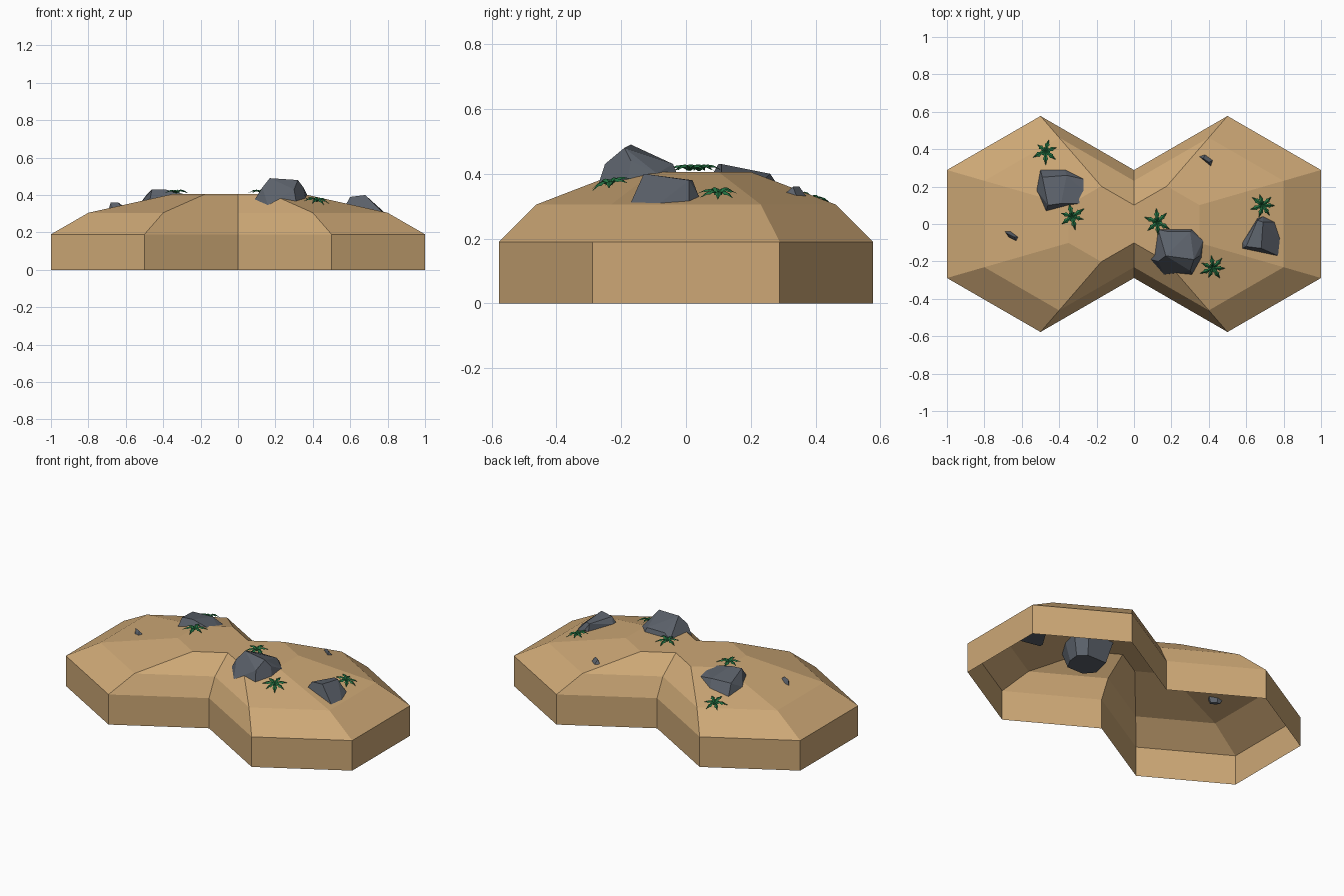
import bpy
import bmesh
import math
import random
from mathutils import Vector
from mathutils.bvhtree import BVHTree

random.seed(4)

default_cube = bpy.data.objects.get("Cube")
if default_cube:
    bpy.data.objects.remove(default_cube, do_unlink=True)


def make_material(name, red, green, blue):
    colour = (red, green, blue, 1)
    material = bpy.data.materials.new(name)
    material.use_nodes = True
    material.diffuse_color = colour
    shader = material.node_tree.nodes["Principled BSDF"]
    shader.inputs["Base Color"].default_value = colour
    shader.inputs["Roughness"].default_value = 0.9
    return material


sand = make_material("sand", 0.61, 0.39, 0.18)
stone = make_material("grey stone", 0.105, 0.12, 0.145)
leaf_green = make_material("leaf green", 0.017, 0.17, 0.055)


def finish(bm, name, material):
    """Turn a bmesh into a linked, flat-shaded object."""
    mesh = bpy.data.meshes.new(name)
    bm.to_mesh(mesh)
    bm.free()
    mesh.materials.append(material)
    part = bpy.data.objects.new(name, mesh)
    bpy.context.collection.objects.link(part)
    return part


# Sandy mound: the outline of two joined hexagons, stepped inwards, open below
radius = 1 / math.sqrt(3)
outline = []
for side, first in ((1, -150), (-1, 30)):
    for step in range(5):
        angle = math.radians(first + 60 * step)
        outline.append((side * 0.5 + radius * math.cos(angle),
                        radius * math.sin(angle)))

bm = bmesh.new()
rings = []
for scale, height in ((1, 0), (1, 0.19), (0.8, 0.305), (0.35, 0.405)):
    rings.append([bm.verts.new((x * scale, y * scale, height)) for x, y in outline])
for lower, upper in zip(rings, rings[1:]):
    for i in range(len(outline)):
        j = (i + 1) % len(outline)
        bm.faces.new((lower[i], lower[j], upper[j], upper[i]))
bm.faces.new(rings[-1])
bm.normal_update()
ground_tree = BVHTree.FromBMesh(bm)
finish(bm, "sand_mound", sand)


def ground(x, y):
    """Point and normal of the mound under x, y."""
    point, normal, _, _ = ground_tree.ray_cast(Vector((x, y, 2)), Vector((0, 0, -1)))
    return point, normal


# Rocks: a faceted hull from a footprint, a crown and a buried underside
def add_rock(name, footprint, crown, depth):
    bm = bmesh.new()
    feet = [ground(x / 100, y / 100)[0] for x, y in footprint]
    centre = sum(feet, Vector()) / len(feet)
    for foot in feet:
        bm.verts.new(foot)
        buried = centre.lerp(foot, 0.75)
        buried.z = centre.z - depth
        bm.verts.new(buried)
    for point in crown:
        bm.verts.new(Vector(point) / 100)
    hull = bmesh.ops.convex_hull(bm, input=bm.verts[:])
    inside = [v for v in hull["geom_interior"] if isinstance(v, bmesh.types.BMVert)]
    bmesh.ops.delete(bm, geom=inside, context="VERTS")
    bmesh.ops.dissolve_limit(bm, angle_limit=math.radians(8),
                             verts=bm.verts[:], edges=bm.edges[:])
    bmesh.ops.recalc_face_normals(bm, faces=bm.faces[:])
    finish(bm, name, stone)


add_rock("large_rock_right",
         [(-50, 29), (-37, 29), (-27, 24), (-27, 18), (-29, 11), (-47, 7), (-52, 18)],
         [(-49, 25, 40), (-36, 26, 40), (-29, 19, 40), (-31, 11, 41),
          (-46, 10, 43), (-39, 11, 43)], 0.08)
add_rock("large_rock_middle",
         [(13, -3), (31, -3), (37, -9), (36, -18), (31, -27), (16, -27), (9, -19)],
         [(17, -17, 49), (32, -19, 48), (35, -17, 44), (18, -4, 43),
          (30, -4, 43), (30, -25, 43), (13, -20, 44)], 0.11)
add_rock("large_rock_left",
         [(58, -10), (58, -13), (77, -17), (78, -8), (75, 1), (69, 4), (66, 3)],
         [(60, -12, 39), (68, -13, 40), (69, 1, 38), (66, 2, 38)], 0.09)
add_rock("small_rock_right",
         [(-69, -4), (-66, -4), (-62, -7), (-63, -9), (-67, -7)],
         [(-68, -5, 36), (-64, -7, 36)], 0.03)
add_rock("small_rock_left",
         [(35, 36), (38, 37), (42, 34), (41, 31)],
         [(37, 35, 36), (40, 33, 36)], 0.03)


# Plants: a rosette of arching, jagged leaves folded along the midrib
LEAF_ROWS = [  # distance out, height, half width
    (0, 0.006, 0.004), (0.02, 0.022, 0.013), (0.027, 0.023, 0.008),
    (0.043, 0.021, 0.014), (0.05, 0.018, 0.007), (0.072, 0.006, 0.001)]


def add_plant(name, x, y, leaves=6):
    bm = bmesh.new()
    spot, normal = ground(x, y)
    tilt = Vector((0, 0, 1)).rotation_difference(normal)
    turn = random.uniform(0, math.tau)
    for leaf in range(leaves):
        angle = turn + math.tau * leaf / leaves + random.uniform(-0.15, 0.15)
        out = Vector((math.cos(angle), math.sin(angle), 0))
        across = Vector((-out.y, out.x, 0))
        size = random.uniform(0.85, 1.05)
        rows = []
        for distance, height, width in LEAF_ROWS:
            row = []
            for side in (-1, 0, 1):
                drop = abs(side) * width * 0.5
                local = out * distance + across * side * width
                local.z = height - drop
                row.append(bm.verts.new(spot + tilt @ (local * size)))
            rows.append(row)
        for near, far in zip(rows, rows[1:]):
            for k in range(2):
                bm.faces.new((near[k], far[k], far[k + 1], near[k + 1]))
    bm.normal_update()
    # Leaf faces look away from the ground
    for face in bm.faces:
        if face.normal.dot(normal) < 0:
            face.normal_flip()
    finish(bm, name, leaf_green)


add_plant("plant_back_right", -0.47, 0.385)
add_plant("plant_front_right", -0.33, 0.04)
add_plant("plant_middle", 0.125, 0.01)
add_plant("plant_back_left", 0.685, 0.1, 7)
add_plant("plant_front_left", 0.42, -0.23, 7)
